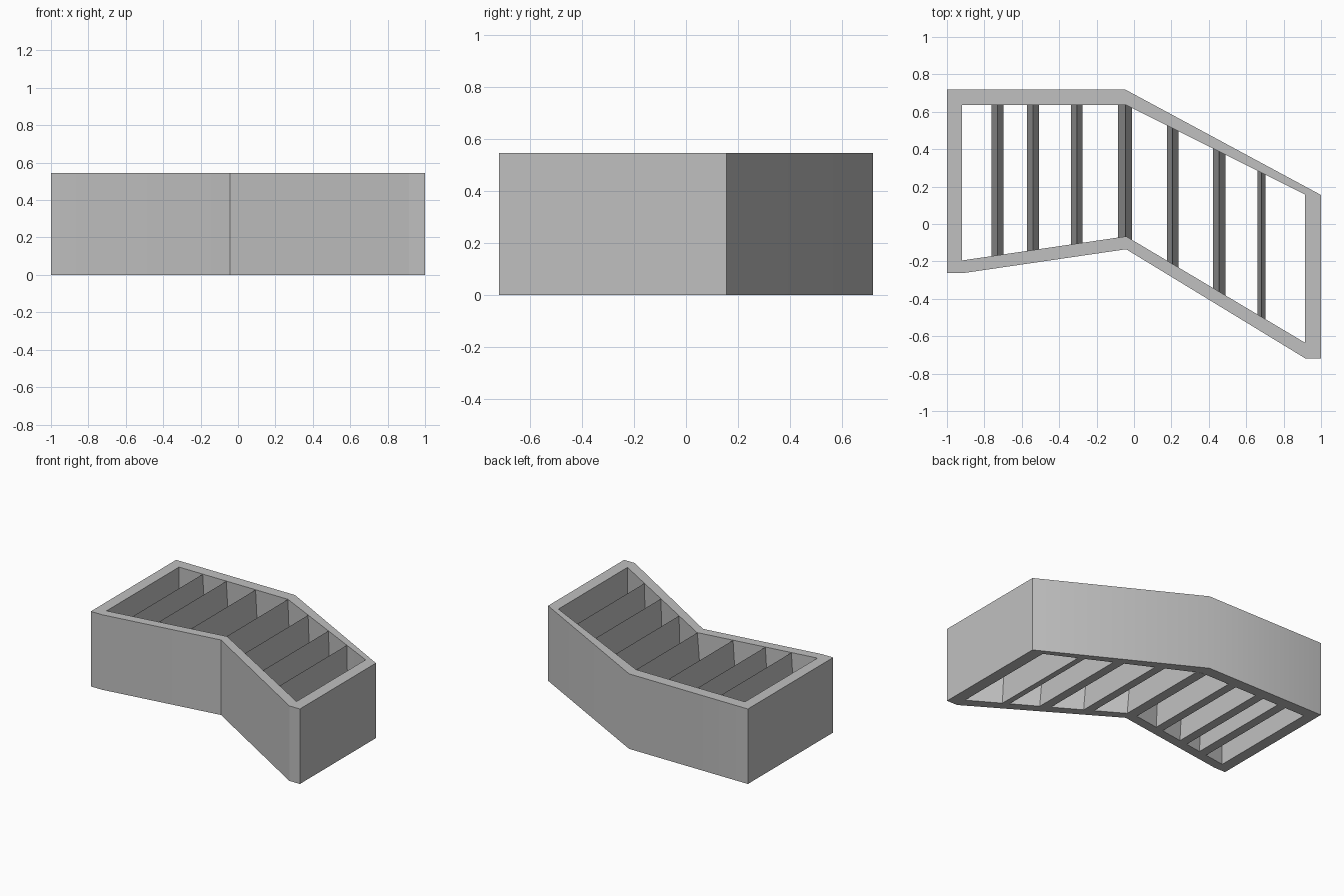
import bpy, bmesh, math

cube = bpy.data.objects.get("Cube")
if cube:
    bpy.data.objects.remove(cube)

HEIGHT = 0.545

grey = bpy.data.materials.new("plain_grey")
grey.use_nodes = True
colour = (0.53, 0.53, 0.53, 1)
grey.diffuse_color = colour
grey.node_tree.nodes["Principled BSDF"].inputs["Base Color"].default_value = colour


def finish(bm, name):
    bmesh.ops.recalc_face_normals(bm, faces=bm.faces)
    mesh = bpy.data.meshes.new(name)
    bm.to_mesh(mesh)
    bm.free()
    mesh.materials.append(grey)
    obj = bpy.data.objects.new(name, mesh)
    bpy.context.collection.objects.link(obj)
    return obj


# Plan of the bent frame; inner corners repeat where the outside is chamfered
outer = [(-1, 0.718), (-0.045, 0.718), (1, 0.155), (1, -0.718),
         (0.915, -0.718), (-0.042, -0.135), (-0.91, -0.262), (-1, -0.262)]
inner = [(-0.92, 0.637), (-0.045, 0.637), (0.915, 0.158), (0.915, -0.635),
         (0.915, -0.635), (-0.042, -0.066), (-0.92, -0.195), (-0.92, -0.195)]


def build_frame():
    bm = bmesh.new()
    cache = {}

    def vert(point, z):
        key = (*point, z)
        if key not in cache:
            cache[key] = bm.verts.new(key)
        return cache[key]

    def face(*corners):
        unique = list(dict.fromkeys(vert(*c) for c in corners))
        if len(unique) > 2:
            bm.faces.new(unique)

    for i in range(len(outer)):
        j = (i + 1) % len(outer)
        a, b, c, d = outer[i], outer[j], inner[j], inner[i]
        for z in (0, HEIGHT):
            face((a, z), (b, z), (c, z), (d, z))
        for p, q in ((a, b), (d, c)):
            face((p, 0), (q, 0), (q, HEIGHT), (p, HEIGHT))
    return finish(bm, "bent_frame")


frame = build_frame()
bpy.ops.object.select_all(action="DESELECT")
frame.select_set(True)
bpy.context.view_layer.objects.active = frame
bpy.ops.object.shade_smooth_by_angle(angle=math.radians(30))


def wall_y(path, x):
    """Height in plan of a three-point inner wall at x."""
    (x0, y0), (x1, y1), (x2, y2) = path
    if x < x1:
        return y0 + (y1 - y0) * (x - x0) / (x1 - x0)
    return y1 + (y2 - y1) * (x - x1) / (x2 - x1)


# Wedge-shaped slats: wide at the bottom, a sharp ridge at the top
back_wall = inner[0:3]
front_wall = [inner[6], inner[5], inner[4]]


def build_slat(number, ridge, left, right):
    bm = bmesh.new()
    section = [(ridge - left, 0), (ridge + right, 0), (ridge, HEIGHT - 0.001)]
    ends = [[bm.verts.new((x, wall_y(wall, x) + embed, z)) for x, z in section]
            for wall, embed in ((front_wall, -0.004), (back_wall, 0.004))]
    for end in ends:
        bm.faces.new(end)
    for i in range(3):
        j = (i + 1) % 3
        bm.faces.new((ends[0][i], ends[0][j], ends[1][j], ends[1][i]))
    finish(bm, f"slat_{number}")


slats = [(-0.73, 0.033, 0.033), (-0.54, 0.033, 0.033), (-0.305, 0.033, 0.03),
         (-0.045, 0.04, 0.033), (0.205, 0.028, 0.032), (0.455, 0.032, 0.033),
         (0.682, 0.022, 0.02)]
for n, (ridge, left, right) in enumerate(slats, 1):
    build_slat(n, ridge, left, right)
